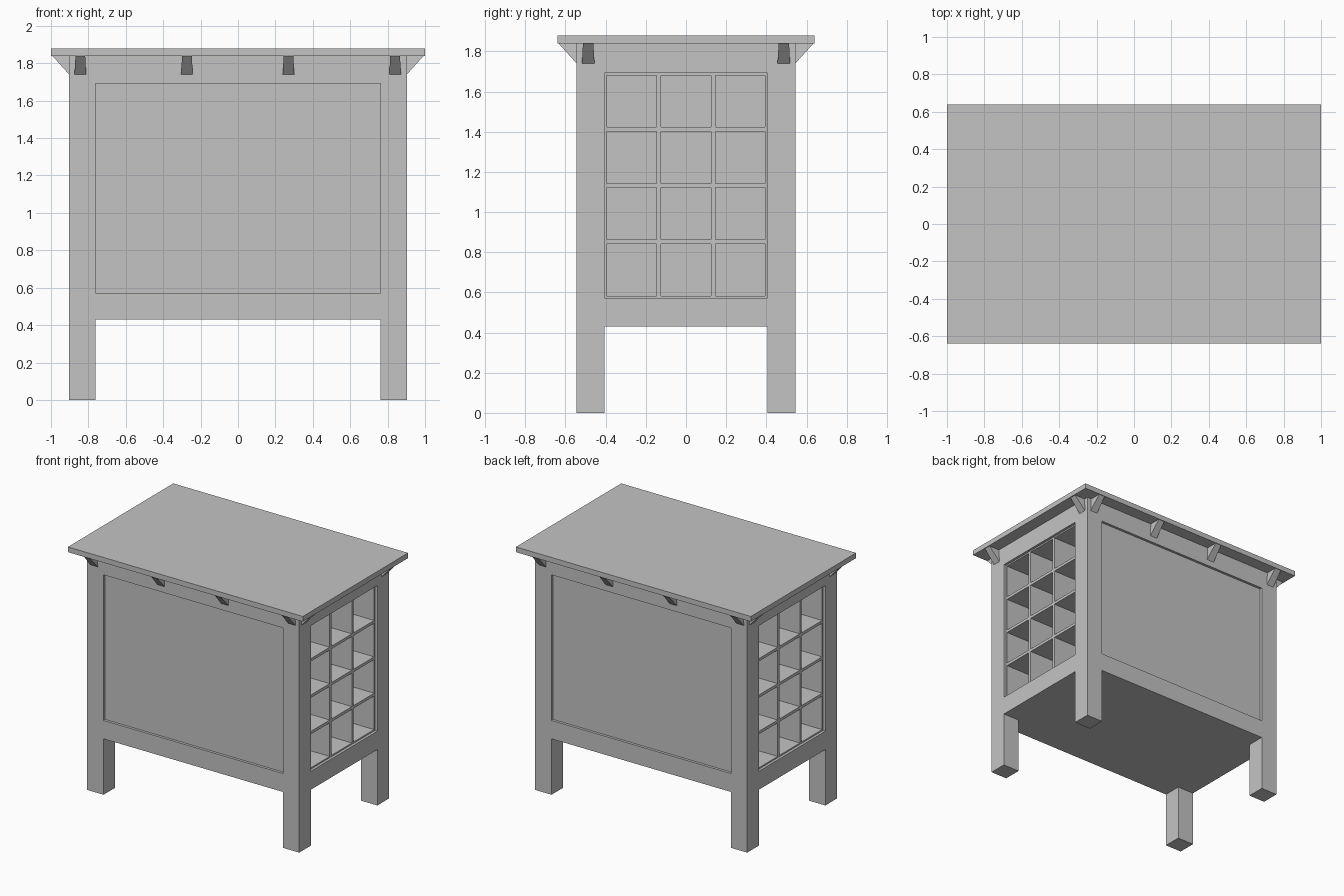
import bpy
import bmesh

cube = bpy.data.objects.get("Cube")
if cube:
    bpy.data.objects.remove(cube, do_unlink=True)

grey = bpy.data.materials.new("plain_grey")
grey.use_nodes = True
COLOUR = (0.55, 0.55, 0.55, 1)
grey.diffuse_color = COLOUR
grey.node_tree.nodes["Principled BSDF"].inputs["Base Color"].default_value = COLOUR

# Main dimensions
BX, BY = 0.903, 0.545          # outer half sizes of the body
IX, IY = 0.763, 0.405          # half sizes between the legs
LOW, OPEN_LOW, OPEN_HIGH, HIGH, TOP = 0.43, 0.572, 1.692, 1.84, 1.88
RECESS = 0.02
RACK_DEPTH = 0.6


def finish(name, bm):
    bmesh.ops.recalc_face_normals(bm, faces=bm.faces)
    mesh = bpy.data.meshes.new(name)
    bm.to_mesh(mesh)
    bm.free()
    mesh.materials.append(grey)
    obj = bpy.data.objects.new(name, mesh)
    bpy.context.collection.objects.link(obj)
    return obj


def box(name, x, y, z):
    """Box spanning the given (low, high) ranges."""
    bm = bmesh.new()
    bmesh.ops.create_cube(bm, size=1)
    for v in bm.verts:
        v.co = [r[0] if c < 0 else r[1] for c, r in zip(v.co, (x, y, z))]
    return finish(name, bm)


def span(side, a, b):
    return tuple(sorted((side * a, side * b)))


def bracket(name, place):
    """Triangular support, slightly narrower at the top; place maps (along, out, z)."""
    bm = bmesh.new()
    ends = []
    for s in (-1, 1):
        profile = [(s * 0.031, 0, 1.74), (s * 0.026, 0.09, HIGH), (s * 0.026, 0, HIGH)]
        ends.append([bm.verts.new(place(*p)) for p in profile])
        bm.faces.new(ends[-1])
    for i in range(3):
        j = (i + 1) % 3
        bm.faces.new((ends[0][i], ends[0][j], ends[1][j], ends[1][i]))
    finish(name, bm)


# Worktop and cabinet floor
box("worktop", (-1, 1), (-0.64, 0.64), (HIGH, TOP))
box("cabinet_floor", (-BX + 0.01, BX - 0.01), (-BY + 0.01, BY - 0.01), (LOW, LOW + 0.03))

# Legs
for sx, lr in ((-1, "right"), (1, "left")):
    for sy, fb in ((-1, "front"), (1, "back")):
        box(f"{fb}_{lr}_leg", span(sx, IX, BX), span(sy, IY, BY), (0, HIGH))

# Front and back rails, recessed panels and brackets
for s, side in ((-1, "front"), (1, "back")):
    box(f"{side}_lower_rail", (-IX, IX), span(s, IY, BY), (LOW, OPEN_LOW))
    box(f"{side}_upper_rail", (-IX, IX), span(s, IY, BY), (OPEN_HIGH, HIGH))
    box(f"{side}_panel", (-IX, IX), span(s, IY, BY - RECESS), (OPEN_LOW, OPEN_HIGH))
    for x in (-0.843, -0.273, 0.27, 0.84):
        bracket(f"{side}_bracket", lambda a, o, z: (x + a, s * (BY + o), z))

# End rails, open racks and brackets
COLUMNS, ROWS, BOARD = 3, 4, 0.022
for s, side in ((-1, "right"), (1, "left")):
    box(f"{side}_lower_rail", span(s, IX, BX), (-IY, IY), (LOW, OPEN_LOW))
    box(f"{side}_upper_rail", span(s, IX, BX), (-IY, IY), (OPEN_HIGH, HIGH))
    depth = span(s, BX - RECESS, BX - RACK_DEPTH)
    pitch_y = (2 * IY) / COLUMNS
    pitch_z = (OPEN_HIGH - OPEN_LOW) / ROWS
    for i in range(COLUMNS + 1):
        y = -IY + i * pitch_y
        box(f"{side}_rack_divider", depth, (y - BOARD / 2, y + BOARD / 2), (OPEN_LOW, OPEN_HIGH))
    for i in range(ROWS + 1):
        z = OPEN_LOW + i * pitch_z
        box(f"{side}_rack_shelf", depth, (-IY, IY), (z - BOARD / 2, z + BOARD / 2))
    box(f"{side}_rack_back", span(s, BX - RACK_DEPTH, BX - RACK_DEPTH - 0.02),
        (-IY, IY), (OPEN_LOW, OPEN_HIGH))
    for y in (-0.487, 0.487):
        bracket(f"{side}_bracket", lambda a, o, z: (s * (BX + o), y + a, z))
